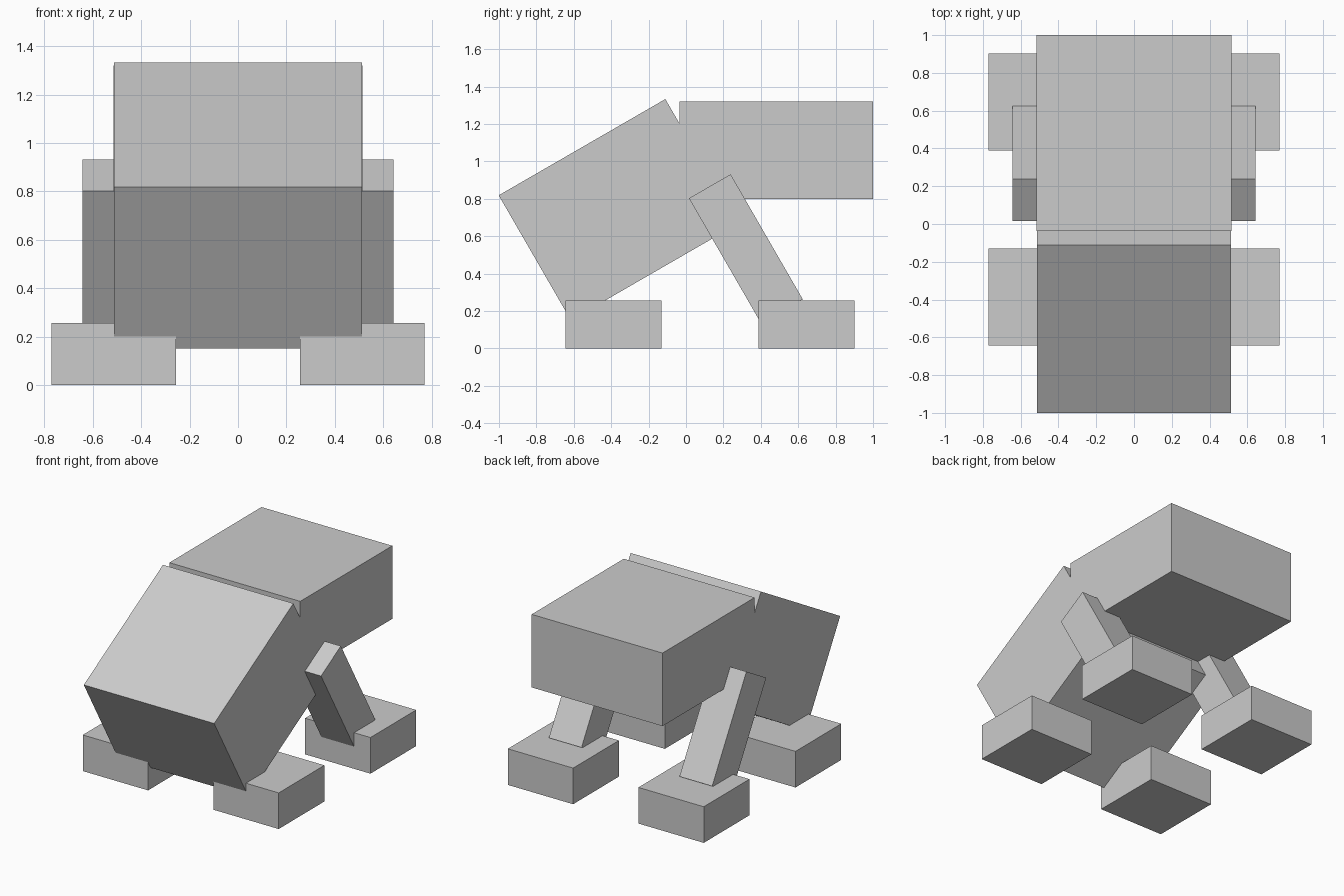
import bpy
import math
from mathutils import Matrix, Vector

if "Cube" in bpy.data.objects:
    bpy.data.objects.remove(bpy.data.objects["Cube"])

U = 0.2572  # building unit that all blocks share

grey = bpy.data.materials.new("light_grey")
grey.diffuse_color = (0.6, 0.6, 0.6, 1.0)
grey.use_nodes = True
grey.node_tree.nodes["Principled BSDF"].inputs["Base Color"].default_value = grey.diffuse_color


def block(name, center, size, tilt=0.0):
    """Box of the given size, tilted about the x axis (degrees)."""
    bpy.ops.mesh.primitive_cube_add(size=1)
    ob = bpy.context.object
    ob.name = name
    ob.data.transform(Matrix.Diagonal(Vector((*size, 1.0))))
    ob.location = center
    ob.rotation_euler.x = math.radians(tilt)
    ob.data.materials.append(grey)
    return ob


# Body: a tilted front block and a level rear block
block("front_body", (0, -0.363, 0.742), (4 * U - 0.002, 4 * U, 3 * U), 30)
block("rear_body", (0, 0.482, 1.06), (4 * U + 0.002, 1.036, 0.52))

for side, s in (("left", -1), ("right", 1)):
    # Slanted rear leg
    block(f"rear_leg_{side}", (s * 2 * U, 0.32, 0.533), (U, U, 3 * U), 30)
    # Flat block feet
    for end, y in (("front", -0.387), ("rear", 0.645)):
        block(f"{end}_foot_{side}", (s * 2 * U, y, U / 2), (2 * U, 2 * U, U))
